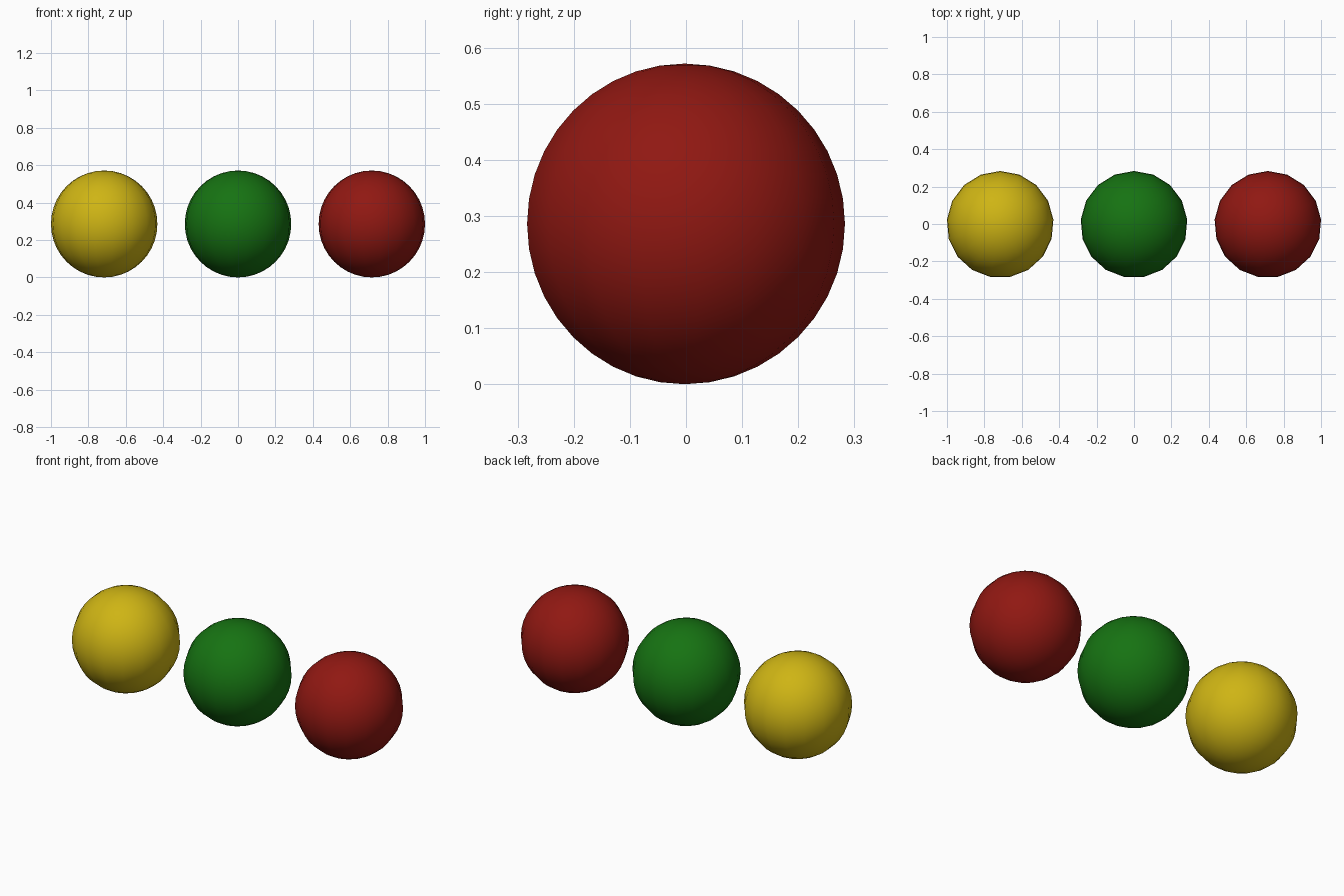
import bpy, bmesh, math

if "Cube" in bpy.data.objects:
    bpy.data.objects.remove(bpy.data.objects["Cube"])

RADIUS = 0.2857
SEGMENTS, RINGS = 17, 20
SPACING = 0.7155


def make_ball(name, x, colour):
    # half-circle profile spun round the vertical axis
    bm = bmesh.new()
    profile = []
    for i in range(RINGS + 1):
        a = math.pi * i / RINGS
        profile.append(bm.verts.new((0, RADIUS * math.sin(a), -RADIUS * math.cos(a))))
    edges = [bm.edges.new(pair) for pair in zip(profile, profile[1:])]
    bmesh.ops.spin(bm, geom=profile + edges, cent=(0, 0, 0), axis=(0, 0, 1),
                   angle=2 * math.pi, steps=SEGMENTS)
    bmesh.ops.remove_doubles(bm, verts=bm.verts[:], dist=0.0005)
    bmesh.ops.recalc_face_normals(bm, faces=bm.faces[:])
    for face in bm.faces:
        face.smooth = True

    mesh = bpy.data.meshes.new(name)
    bm.to_mesh(mesh)
    bm.free()
    mat = bpy.data.materials.new(name + "_paint")
    mat.diffuse_color = (*colour, 1)
    mat.use_nodes = True
    mat.node_tree.nodes["Principled BSDF"].inputs["Base Color"].default_value = mat.diffuse_color
    mesh.materials.append(mat)
    ball = bpy.data.objects.new(name, mesh)
    ball.location = (x, -0.0024, RADIUS)
    bpy.context.collection.objects.link(ball)


# row of three coloured balls
make_ball("yellow_ball", -SPACING, (0.62, 0.46, 0.007))
make_ball("green_ball", 0, (0.008, 0.17, 0.006))
make_ball("red_ball", SPACING, (0.28, 0.009, 0.006))
